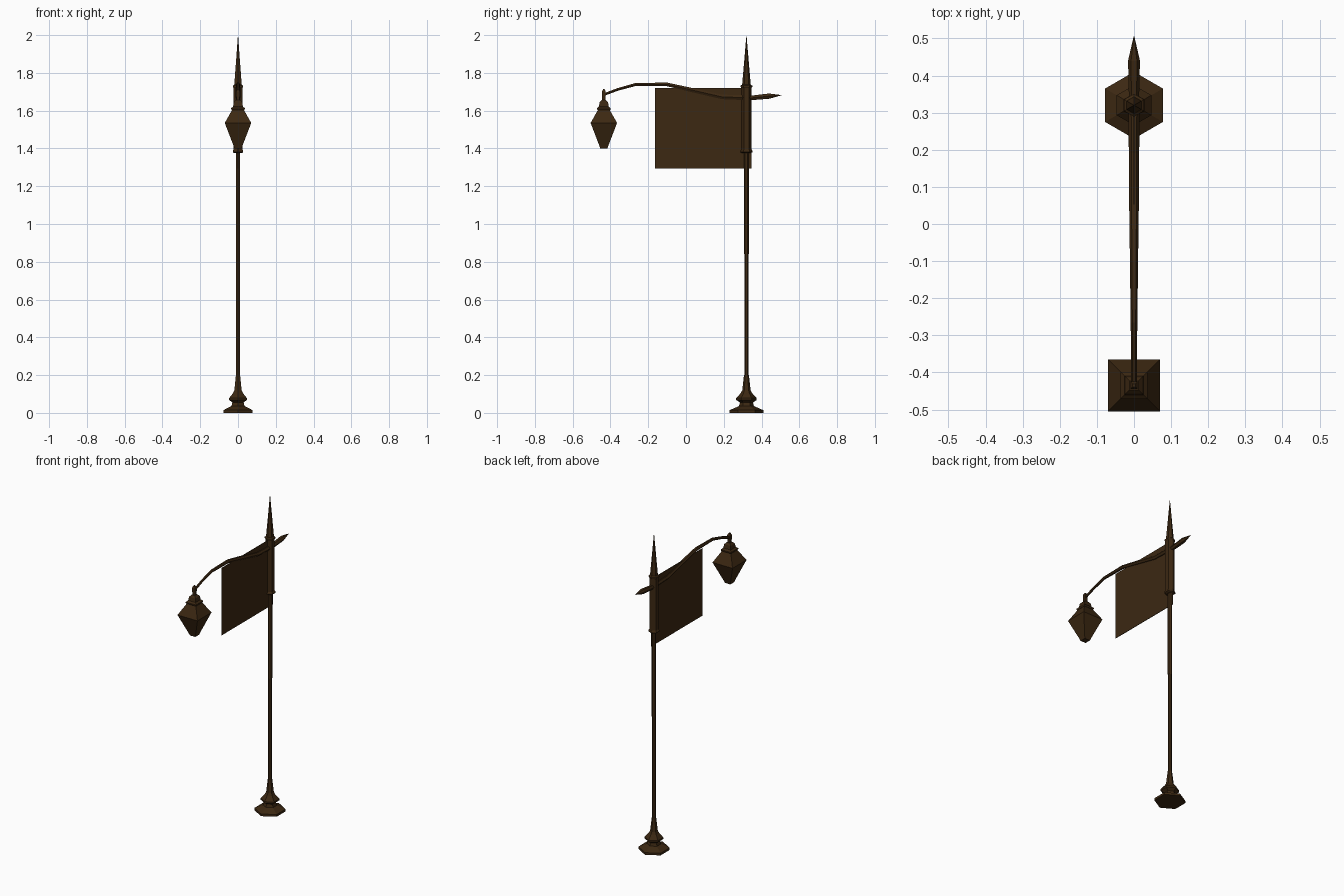
import bpy, bmesh, math
from mathutils import Vector

if "Cube" in bpy.data.objects:
    bpy.data.objects.remove(bpy.data.objects["Cube"])

bronze = bpy.data.materials.new("dark bronze brown")
bronze.diffuse_color = (0.045, 0.021, 0.006, 1)
bronze.use_nodes = True
bronze.node_tree.nodes["Principled BSDF"].inputs["Base Color"].default_value = bronze.diffuse_color

POLE_Y, LAMP_Y = 0.32, -0.435


def finish(name, bm):
    bmesh.ops.remove_doubles(bm, verts=bm.verts, dist=1e-5)
    bmesh.ops.recalc_face_normals(bm, faces=bm.faces)
    me = bpy.data.meshes.new(name)
    bm.to_mesh(me)
    bm.free()
    me.materials.append(bronze)
    ob = bpy.data.objects.new(name, me)
    bpy.context.collection.objects.link(ob)
    return ob


def skin(name, rings):
    """Join consecutive rings of points and cap both ends."""
    bm = bmesh.new()
    loops = [[bm.verts.new(p) for p in r] for r in rings]
    n = len(loops[0])
    for a, b in zip(loops, loops[1:]):
        for i in range(n):
            j = (i + 1) % n
            bm.faces.new((a[i], a[j], b[j], b[i]))
    bm.faces.new(loops[0])
    bm.faces.new(loops[-1])
    return finish(name, bm)


def lathe(name, y, profile, sides, start):
    """Faceted turned part from (radius, z) pairs."""
    angles = [start + 2 * math.pi * i / sides for i in range(sides)]
    return skin(name, [[(r * math.cos(a), y + r * math.sin(a), z) for a in angles]
                       for r, z in profile])


def hexa(name, profile):
    return lathe(name, POLE_Y, profile, 6, math.pi / 2)


def square(name, profile):
    # profile gives half widths of an axis-aligned square
    return lathe(name, LAMP_Y, [(h * math.sqrt(2), z) for h, z in profile], 4, math.pi / 4)


# Pole: stepped foot, slim shaft, upper sleeve with collars, spire
hexa("base", [(0.09, 0), (0.09, 0.014), (0.04, 0.036), (0.034, 0.055), (0.054, 0.068),
              (0.054, 0.078), (0.03, 0.105), (0.022, 0.12), (0.013, 0.2)])
hexa("pole_lower", [(0.011, 0.19), (0.011, 0.85)])
hexa("pole_upper", [(0.013, 0.84), (0.013, 1.39)])
hexa("sleeve", [(0.022, 1.375), (0.032, 1.38), (0.032, 1.388), (0.027, 1.395),
                (0.027, 1.72), (0.031, 1.726), (0.031, 1.732), (0.023, 1.738)])
hexa("spire", [(0.023, 1.735), (0.013, 1.85), (0.0008, 1.995)])

# Curved arm with pointed tail: (y, z, half thickness)
path = [(0.505, 1.682, 0.001), (0.44, 1.677, 0.016), (0.35, 1.668, 0.014),
        (0.31, 1.669, 0.015), (0.19, 1.673, 0.014), (0.05, 1.705, 0.013),
        (-0.10, 1.739, 0.011), (-0.265, 1.739, 0.009), (-0.36, 1.713, 0.008),
        (-0.435, 1.685, 0.008)]
rings = []
for i, (y, z, r) in enumerate(path):
    a, b = path[max(i - 1, 0)], path[min(i + 1, len(path) - 1)]
    t = Vector((0, b[0] - a[0], b[1] - a[1])).normalized()
    n = Vector((0, -t.z, t.y))
    rings.append([Vector((r * math.cos(k * math.pi / 3), y, z)) + n * r * math.sin(k * math.pi / 3)
                  for k in range(6)])
skin("arm", rings)

# Hanging lantern: stem, stepped cap, diamond body
square("lantern_stem", [(0.008, 1.63), (0.010, 1.70), (0.004, 1.714)])
square("lantern_cap", [(0.033, 1.603), (0.036, 1.608), (0.036, 1.613), (0.026, 1.622),
                       (0.022, 1.645), (0.012, 1.656)])
square("lantern_body", [(0.019, 1.40), (0.024, 1.415), (0.07, 1.535), (0.03, 1.606)])

# Thin cloth banner hanging under the arm
skin("banner", [[(x, y, z) for y, z in ((-0.165, 1.295), (0.347, 1.295), (0.347, 1.72), (-0.165, 1.72))]
                for x in (-0.0015, 0.0015)])
